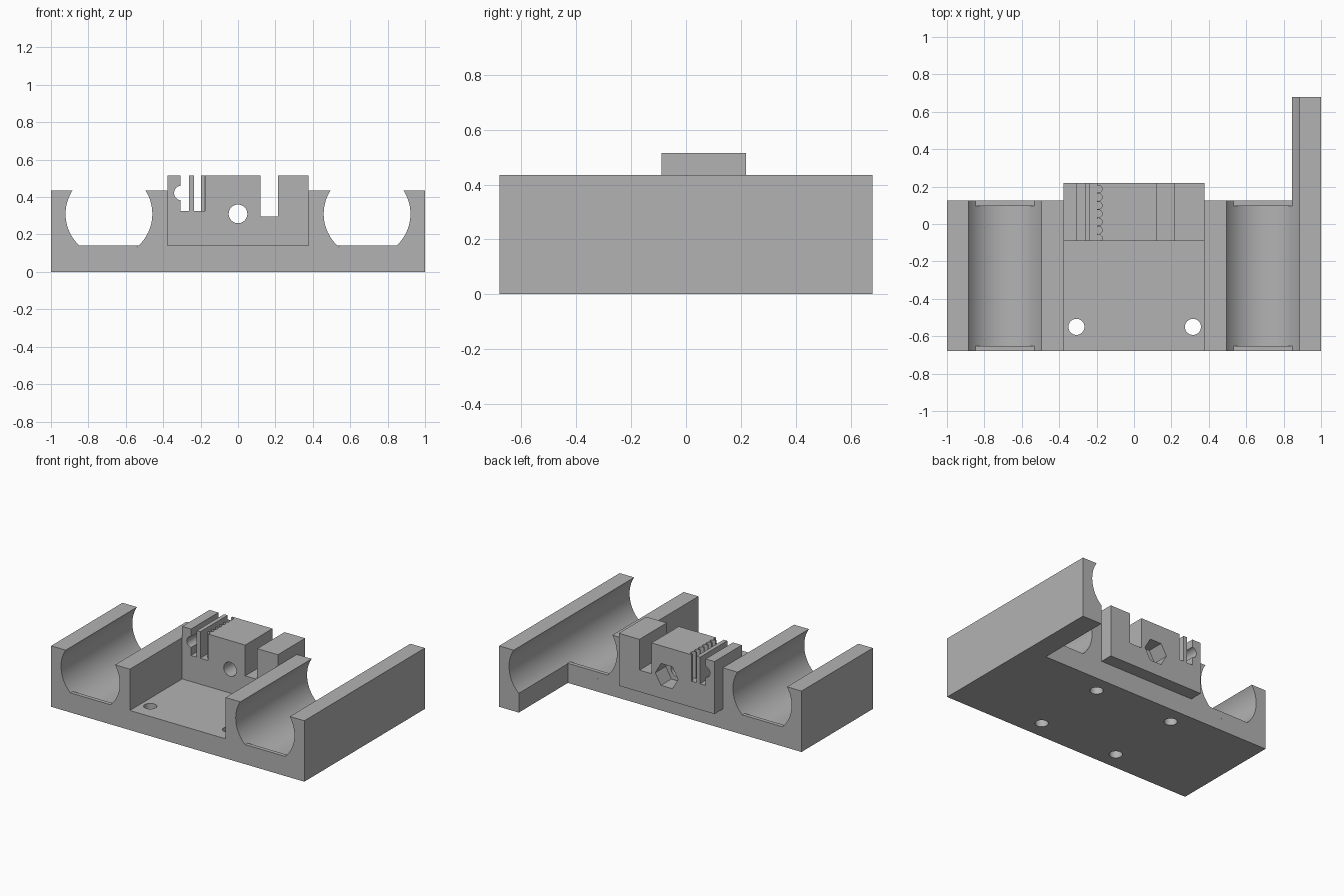
import bpy, bmesh, math
from mathutils import Vector

cube = bpy.data.objects.get("Cube")
if cube:
    bpy.data.objects.remove(cube, do_unlink=True)

GREY = (0.45, 0.45, 0.45, 1)
grey = bpy.data.materials.new("plain_grey")
grey.use_nodes = True
grey.diffuse_color = GREY
grey.node_tree.nodes["Principled BSDF"].inputs["Base Color"].default_value = GREY

FRONT, BACK, ARM_END = -0.68, 0.125, 0.68
TOP, FLOOR, POCKET = 0.435, 0.14, 0.378
TUBE_X, TUBE_Z, TUBE_R = 0.69, 0.31, 0.232
CLAMP_FRONT, CLAMP_BACK, CLAMP_TOP = -0.09, 0.218, 0.515


def prism(name, outline, axis, start, end):
    """Extrude a 2D outline along y (outline in x, z) or z (outline in x, y)."""
    bm = bmesh.new()
    place = (lambda u, v: (u, start, v)) if axis == "y" else (lambda u, v: (u, v, start))
    face = bm.faces.new([bm.verts.new(place(u, v)) for u, v in outline])
    extruded = bmesh.ops.extrude_face_region(bm, geom=[face])["geom"]
    shift = Vector((0, end - start, 0)) if axis == "y" else Vector((0, 0, end - start))
    bmesh.ops.translate(bm, vec=shift,
                        verts=[g for g in extruded if isinstance(g, bmesh.types.BMVert)])
    bmesh.ops.recalc_face_normals(bm, faces=bm.faces)
    mesh = bpy.data.meshes.new(name)
    bm.to_mesh(mesh)
    bm.free()
    mesh.materials.append(grey)
    obj = bpy.data.objects.new(name, mesh)
    bpy.context.collection.objects.link(obj)
    return obj


def rect(u0, u1, v0, v1):
    return [(u0, v0), (u1, v0), (u1, v1), (u0, v1)]


def arc(u, v, r, sides, start=0.0, sweep=math.tau):
    count = sides if sweep == math.tau else sides + 1
    return [(u + r * math.cos(start + sweep * i / sides),
             v + r * math.sin(start + sweep * i / sides)) for i in range(count)]


def cut(target, *cutter_args):
    cutter = prism("cutter", *cutter_args)
    cutter.hide_render = True
    mod = target.modifiers.new("cut", "BOOLEAN")
    mod.operation, mod.solver, mod.object = "DIFFERENCE", "EXACT", cutter
    bpy.context.view_layer.objects.active = target
    bpy.ops.object.modifier_apply(modifier=mod.name)
    bpy.data.objects.remove(cutter, do_unlink=True)


def smooth(obj):
    bpy.ops.object.select_all(action="DESELECT")
    obj.select_set(True)
    bpy.context.view_layer.objects.active = obj
    bpy.ops.object.shade_smooth_by_angle(angle=math.radians(30))


# Carriage body with the long arm on its left side
body = prism("carriage_body",
             [(-1, FRONT), (1, FRONT), (1, ARM_END), (0.845, ARM_END), (0.845, BACK), (-1, BACK)],
             "z", 0, TOP)
cut(body, rect(-POCKET, POCKET, FLOOR, 1), "y", -1, 1)

# Bearing channels with a raised lip at each end
half = math.asin((TUBE_Z - FLOOR) / TUBE_R)
for side, x in (("right", -TUBE_X), ("left", TUBE_X)):
    cut(body, arc(x, TUBE_Z, TUBE_R, 72), "y", -1, 1)
    for end, y in (("front", FRONT), ("back", BACK - 0.028)):
        prism(f"{side}_{end}_lip",
              arc(x, TUBE_Z, TUBE_R, 20, math.pi + half, math.pi - 2 * half),
              "y", y, y + 0.028)

# Mounting holes in the floor
for x in (-0.308, 0.315):
    for y in (-0.55, 0.0):
        cut(body, arc(x, y, 0.043, 32), "z", -0.1, 0.25)
smooth(body)

# Belt clamp block
clamp = prism("belt_clamp", rect(-POCKET, POCKET, FLOOR, CLAMP_TOP), "y", CLAMP_FRONT, CLAMP_BACK)
for x0, x1, z in ((0.12, 0.215, 0.295), (-0.308, -0.263, 0.326), (-0.235, -0.198, 0.326)):
    cut(clamp, rect(x0, x1, z, 1), "y", -1, 1)

# Round notch beside the narrow slot
cut(clamp, arc(-0.303, 0.422, 0.039, 32), "y", -1, 1)

# Belt tooth grooves along the slot wall
teeth = 7
pitch = (CLAMP_BACK - CLAMP_FRONT) / teeth
for i in range(teeth):
    cut(clamp, arc(-0.19, CLAMP_FRONT + pitch * (i + 0.3), 0.02, 20), "z", 0.326, 1)

# Tension bolt hole with a hexagonal nut pocket at the back
cut(clamp, arc(0, TUBE_Z, 0.05, 32), "y", -1, 1)
cut(clamp, arc(0, TUBE_Z, 0.09, 6), "y", 0.1, 1)
smooth(clamp)
